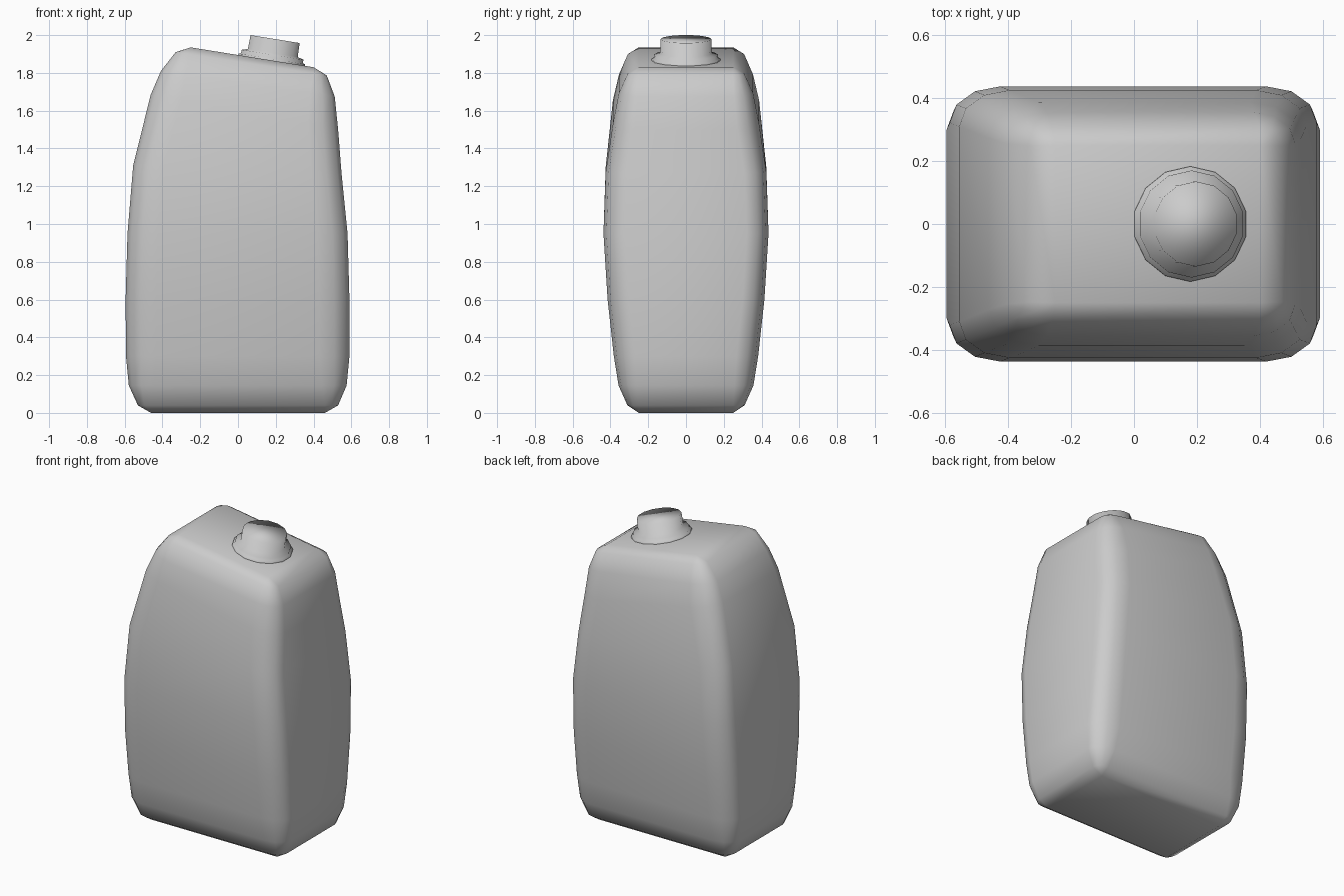
import bpy, bmesh, math
from mathutils import Matrix

if "Cube" in bpy.data.objects:
    bpy.data.objects.remove(bpy.data.objects["Cube"])


def make_object(name, bm):
    bmesh.ops.remove_doubles(bm, verts=bm.verts, dist=0.0005)
    bmesh.ops.recalc_face_normals(bm, faces=bm.faces)
    for f in bm.faces:
        f.smooth = True
    me = bpy.data.meshes.new(name)
    bm.to_mesh(me)
    bm.free()
    ob = bpy.data.objects.new(name, me)
    bpy.context.collection.objects.link(ob)
    return ob


def loft(bm, rings):
    rows = [[bm.verts.new(p) for p in r] for r in rings]
    n = len(rows[0])
    for a, b in zip(rows, rows[1:]):
        for i in range(n):
            j = (i + 1) % n
            bm.faces.new((a[i], a[j], b[j], b[i]))
    bm.faces.new(rows[0][::-1])
    bm.faces.new(rows[-1])


def body_ring(xl, zl, xr, zr, hy, rx, ry):
    """Rounded rectangle, 3 segments per corner, height tilting along x."""
    pts = []
    for q, (cx, sy) in enumerate(((xr - rx, 1), (xl + rx, 1), (xl + rx, -1), (xr - rx, -1))):
        for k in range(4):
            a = math.radians(90 * q + 30 * k)
            x = cx + rx * math.cos(a)
            y = sy * (hy - ry) + ry * math.sin(a)
            pts.append((x, y, zl + (zr - zl) * (x - xl) / (xr - xl)))
    return pts


# Canister body: left x,z / right x,z / half depth / corner radii
sections = [
    (-.46, 0, .46, 0, .25, 0, 0),
    (-.53, .04, .53, .04, .31, .07, .06),
    (-.578, .145, .575, .145, .357, .13, .10),
    (-.593, .3, .59, .3, .382, .16, .115),
    (-.595, .6, .59, .6, .415, .16, .115),
    (-.585, .95, .58, .95, .437, .16, .115),
    (-.555, 1.31, .548, 1.27, .425, .16, .115),
    (-.462, 1.685, .53, 1.5, .387, .16, .115),
    (-.408, 1.81, .512, 1.675, .355, .13, .10),
    (-.33, 1.91, .47, 1.786, .308, .07, .06),
    (-.25, 1.935, .40, 1.83, .25, 0, 0),
]
bm = bmesh.new()
loft(bm, [body_ring(*s) for s in sections])
make_object("canister_body", bm)

# Screw cap with stepped collar, square to the sloping top
profile = [(.183, -.01), (.183, .008), (.17, .012), (.17, .03), (.137, .04), (.135, .1145)]
bm = bmesh.new()
loft(bm, [[(r * math.cos((i + .5) * math.tau / 14), r * math.sin((i + .5) * math.tau / 14), h)
           for i in range(14)] for r, h in profile])
cap = make_object("screw_cap", bm)
cap.matrix_world = Matrix.Translation((.178, 0, 1.866)) @ Matrix.Rotation(math.radians(9.2), 4, 'Y')
